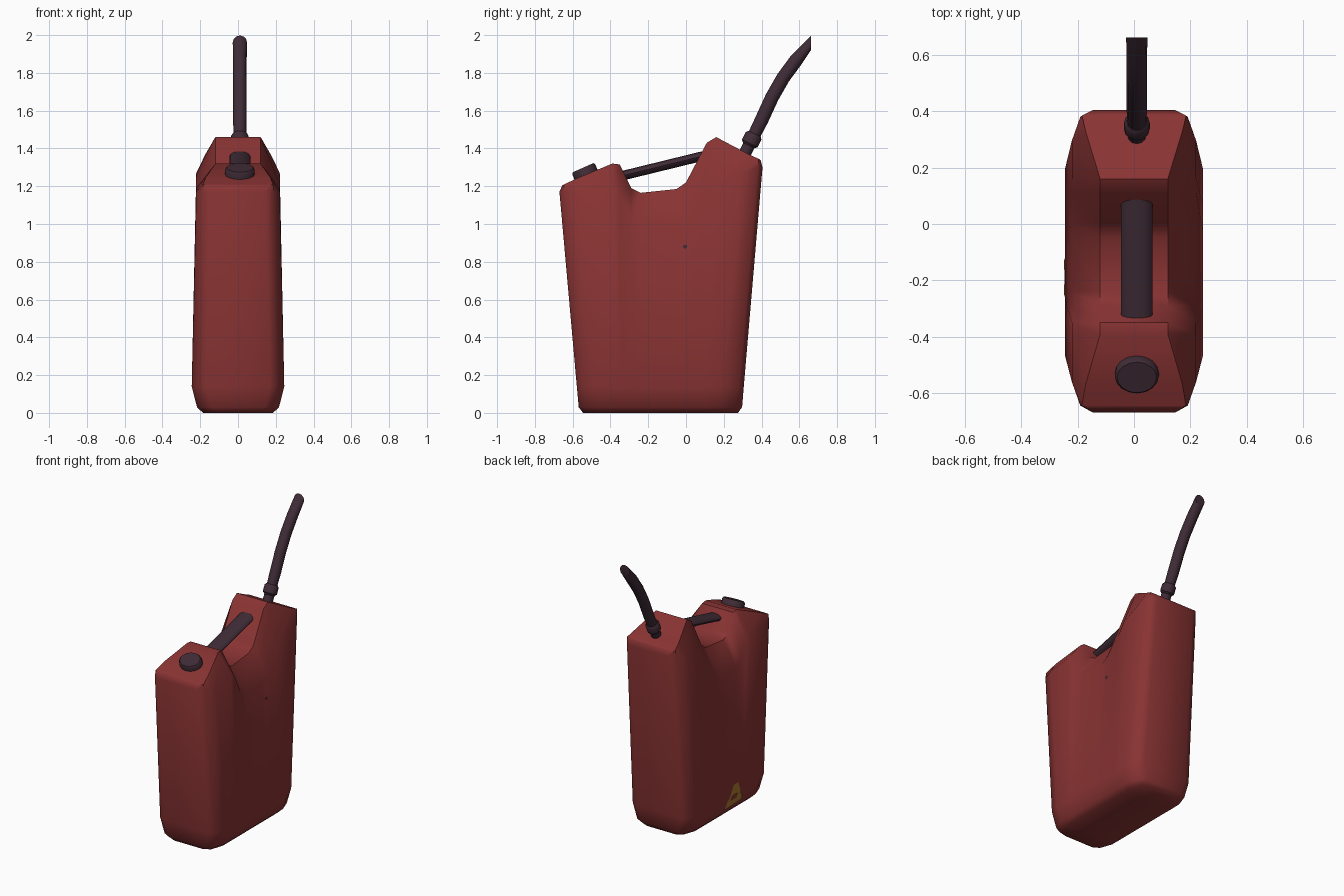
import bpy, bmesh, math
from mathutils import Vector

if "Cube" in bpy.data.objects:
    bpy.data.objects.remove(bpy.data.objects["Cube"])


def material(name, rgb):
    m = bpy.data.materials.new(name)
    m.diffuse_color = (*rgb, 1)
    m.use_nodes = True
    m.node_tree.nodes["Principled BSDF"].inputs["Base Color"].default_value = m.diffuse_color
    return m


RED = material("red plastic", (0.25, 0.033, 0.033))
DARK = material("dark plum plastic", (0.05, 0.025, 0.037))
YELLOW = material("ochre marking", (0.40, 0.19, 0.03))


def finish(name, bm, mat, angle=45):
    bmesh.ops.recalc_face_normals(bm, faces=bm.faces)
    me = bpy.data.meshes.new(name)
    bm.to_mesh(me)
    bm.free()
    me.materials.append(mat)
    ob = bpy.data.objects.new(name, me)
    bpy.context.collection.objects.link(ob)
    bpy.ops.object.select_all(action='DESELECT')
    ob.select_set(True)
    bpy.context.view_layer.objects.active = ob
    bpy.ops.object.shade_smooth_by_angle(angle=math.radians(angle))
    return ob


def loft(bm, rings):
    """Join successive closed rings of points with quads."""
    loops = [[bm.verts.new(p) for p in r] for r in rings]
    for a, b in zip(loops, loops[1:]):
        n = len(a)
        for i in range(n):
            j = (i + 1) % n
            bm.faces.new((a[i], a[j], b[j], b[i]))
    return loops


# ---- can body: plan outlines stacked upwards, the top following the saddle
MID_Y = [-0.39, -0.35, -0.29, -0.24, -0.05, 0.0, 0.11, 0.16]
TOP_Z = [1.32, 1.315, 1.19, 1.165, 1.185, 1.22, 1.43, 1.46]
SHOULDER_Z = [1.19, 1.16, 1.03, 1.0, 1.0, 1.03, 1.14, 1.21]


def outline(w, yf, yb, zs):
    ends = [(0.075, 0.0), (0.03, 0.025), (0.0, 0.11)]
    pts = [(w - dx, yf + dy) for dx, dy in ends]
    pts += [(w, yf + (y + 0.67) / 1.075 * (yb - yf)) for y in MID_Y]
    pts += [(w - dx, yb - dy) for dx, dy in reversed(ends)]
    return [(x, y, z) for (x, y), z in zip(pts, zs)]


def both_sides(half):
    return half + [(-x, y, z) for x, y, z in reversed(half)]


levels = [outline(0.185, -0.545, 0.275, [0.0] * 14),
          outline(0.217, -0.568, 0.297, [0.03] * 14),
          outline(0.245, -0.578, 0.306, [0.14] * 14),
          outline(0.221, -0.67, 0.405, [1.17] * 3 + SHOULDER_Z + [1.27, 1.30, 1.30])]
top = [(0.165, -0.655, 1.205), (0.185, -0.645, 1.21), (0.172, -0.57, 1.245)]
top += [(0.12, y, z) for y, z in zip(MID_Y, TOP_Z)]
top += [(0.172, 0.33, 1.37), (0.185, 0.385, 1.345), (0.165, 0.395, 1.338)]
bm = bmesh.new()
loops = loft(bm, [both_sides(h) for h in levels + [top]])
for lp in (loops[0], loops[-1]):            # close bottom and saddle across x
    for i in range(13):
        bm.faces.new((lp[i], lp[i + 1], lp[26 - i], lp[27 - i]))
finish("can_body", bm, RED)


def tube(name, path, radii, sides=12, flat=1.0, end_tangent=None):
    """Tube along (y, z) points at x = 0.01; flat squashes it in the yz plane."""
    pts = [Vector((0.01, y, z)) for y, z in path]
    rings = []
    for i, p in enumerate(pts):
        t = (pts[min(i + 1, len(pts) - 1)] - pts[max(i - 1, 0)]).normalized()
        if end_tangent and i == len(pts) - 1:
            t = Vector(end_tangent)
        up = Vector((1, 0, 0)).cross(t)
        rings.append([p + Vector((math.cos(a), 0, 0)) * radii[i] + up * (math.sin(a) * radii[i] * flat)
                      for a in (2 * math.pi * k / sides for k in range(sides))])
    bm = bmesh.new()
    loops = loft(bm, rings)
    bm.faces.new(loops[0])
    bm.faces.new(loops[-1])
    return finish(name, bm, DARK, 40)


# ---- carrying handle across the saddle
tube("handle", [(-0.36, 1.25), (0.11, 1.365)], [0.056] * 2, flat=0.45)

# ---- filler cap on the front slope
tube("filler_cap", [(-0.524, 1.25), (-0.541, 1.289), (-0.545, 1.298)],
     [0.078, 0.078, 0.07], sides=16, flat=0.85)

# ---- pouring spout with collar
tube("spout", [(0.30, 1.35), (0.35, 1.45), (0.40, 1.55), (0.455, 1.67), (0.515, 1.775),
               (0.585, 1.87), (0.662, 1.96)],
     [0.033, 0.033, 0.036, 0.036, 0.036, 0.036, 0.038], end_tangent=(0, 1, 0))
tube("spout_collar", [(0.333, 1.416), (0.338, 1.427), (0.358, 1.467), (0.363, 1.478)],
     [0.035, 0.046, 0.046, 0.036])

# ---- small worn marking low on the left wall
def wall_x(z):
    return 0.217 + 0.028 * (z - 0.03) / 0.11 if z < 0.14 else 0.245 - 0.024 * (z - 0.14)


bm = bmesh.new()
for quad in ([(-.10, .055), (-.29, .065), (-.28, .105), (-.11, .105)],
             [(-.11, .105), (-.155, .105), (-.165, .14), (-.13, .14)],
             [(-.215, .105), (-.27, .105), (-.25, .14), (-.215, .14)],
             [(-.13, .14), (-.25, .14), (-.225, .21), (-.175, .21)]):
    f = bm.faces.new([bm.verts.new((-wall_x(z) - 0.004, y, z)) for y, z in quad])
    f.normal_update()
    if f.normal.x > 0:
        f.normal_flip()
finish("side_marking", bm, YELLOW)

# ---- tiny dark dot on the right wall
bm = bmesh.new()
bmesh.ops.create_cone(bm, cap_ends=True, segments=8, radius1=0.011, radius2=0.011, depth=0.008)
for v in bm.verts:
    v.co = (v.co.z + 0.222, v.co.x - 0.005, v.co.y + 0.88)
finish("side_dot", bm, DARK)
